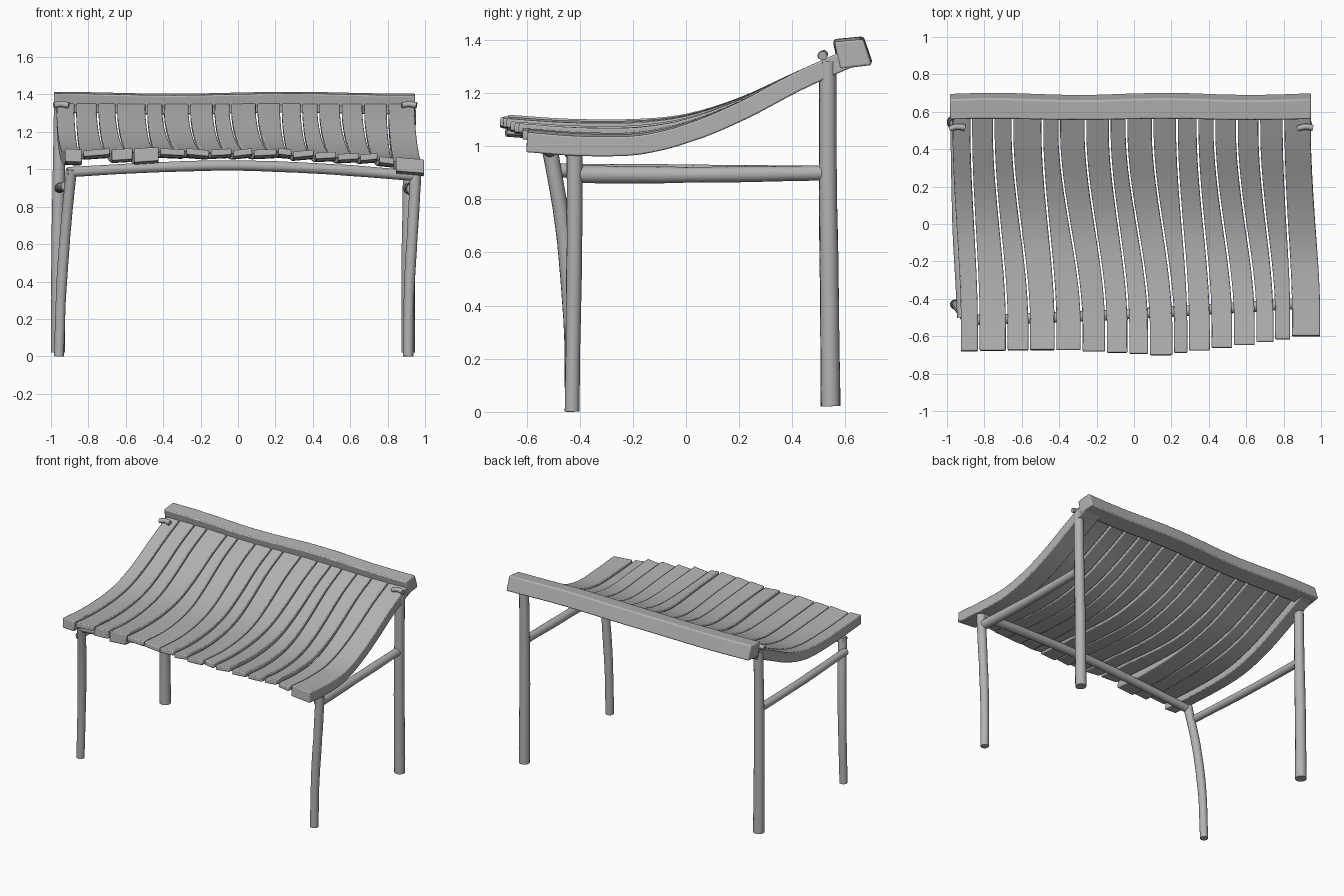
import bpy, bmesh, math, random
from mathutils import Vector

random.seed(4)
cube = bpy.data.objects.get("Cube")
if cube:
    bpy.data.objects.remove(cube)

wood = bpy.data.materials.new("weathered_grey")
wood.use_nodes = True
GREY = (0.45, 0.45, 0.45, 1)
wood.diffuse_color = GREY
wood.node_tree.nodes["Principled BSDF"].inputs["Base Color"].default_value = GREY


def spline(points, steps=5):
    """Smooth path through a few points."""
    p = [Vector(q) for q in points]
    p = [2 * p[0] - p[1]] + p + [2 * p[-1] - p[-2]]
    path = []
    for a, b, c, d in zip(p, p[1:], p[2:], p[3:]):
        for i in range(steps):
            t = i / steps
            path.append(0.5 * (2 * b + (c - a) * t + (2 * a - 5 * b + 4 * c - d) * t * t
                               + (3 * b - a - 3 * c + d) * t ** 3))
    return path + [p[-2]]


def sample(points, x):
    """Straight-line lookup in a list of pairs."""
    for (xa, ya), (xb, yb) in zip(points, points[1:]):
        if x <= xb:
            return ya + (yb - ya) * max(0, (x - xa) / (xb - xa))
    return points[-1][1]


def loft(name, rings, bevel=0.0):
    bm = bmesh.new()
    loops = [[bm.verts.new(v) for v in ring] for ring in rings]
    n = len(loops[0])
    for a, b in zip(loops, loops[1:]):
        for i in range(n):
            j = (i + 1) % n
            bm.faces.new((a[i], a[j], b[j], b[i]))
    bm.faces.new(loops[0][::-1])
    bm.faces.new(loops[-1])
    bmesh.ops.recalc_face_normals(bm, faces=bm.faces)
    mesh = bpy.data.meshes.new(name)
    bm.to_mesh(mesh)
    bm.free()
    mesh.materials.append(wood)
    obj = bpy.data.objects.new(name, mesh)
    bpy.context.collection.objects.link(obj)
    if bevel:
        mod = obj.modifiers.new("worn_edges", "BEVEL")
        mod.width, mod.segments, mod.limit_method = bevel, 2, "ANGLE"
        mod.angle_limit = math.radians(50)
    bpy.ops.object.select_all(action="DESELECT")
    obj.select_set(True)
    bpy.context.view_layer.objects.active = obj
    bpy.ops.object.shade_smooth_by_angle(angle=math.radians(40))
    return obj


def pole(name, points, r0, r1, sides=14):
    """Round branch along a smooth path, slightly uneven in thickness."""
    path = spline(points)
    rings = []
    for i, p in enumerate(path):
        along = (path[min(i + 1, len(path) - 1)] - path[max(i - 1, 0)]).normalized()
        side = along.cross(Vector((0.3, 1, 0.2)) if abs(along.y) < 0.7 else Vector((1, 0, 0))).normalized()
        up = along.cross(side)
        r = (r0 + (r1 - r0) * i / (len(path) - 1)) * random.uniform(0.97, 1.03)
        rings.append([p + r * (side * math.cos(k * math.tau / sides) + up * math.sin(k * math.tau / sides))
                      for k in range(sides)])
    loft(name, rings)


# Legs
pole("front_leg_right", [(-.957, -.43, 0), (-.945, -.435, .35), (-.92, -.465, .7), (-.89, -.515, 1)], .027, .03)
pole("front_leg_left", [(.91, -.43, 0), (.915, -.425, .35), (.935, -.42, .7), (.95, -.42, .97)], .027, .031)
for side, x in (("right", -.963), ("left", .91)):
    pole("back_leg_" + side, [(x, .545, .02), (x, .54, .5), (x + .004, .535, .9), (x + .01, .535, 1.32)], .037, .032)

# Side rails between the legs
pole("side_rail_right", [(-.92, -.5, .91), (-.945, 0, .905), (-.955, .52, .9)], .026, .028)
pole("side_rail_left", [(.935, -.42, .895), (.92, 0, .893), (.91, .52, .9)], .033, .028)

# Bowed bar under the front of the seat
pole("front_bar", [(-.91, -.515, .985), (-.45, -.5, 1.01), (0, -.48, 1.02), (.5, -.45, 1.0), (.95, -.42, .965)], .027, .03)

# Squared beam along the back
section = [(.558, 1.4), (.665, 1.41), (.698, 1.312), (.578, 1.297)]
beam = []
for i in range(13):
    x = -.985 + i * .161
    w = .006 * math.sin(i * 1.1)
    beam.append([(x, y + w * (1 if y > .6 else .6), z + .005 * math.cos(i * .8)) for y, z in section])
loft("back_beam", beam, .008)

# Curved slats of the seat, laid side by side
back_edges = [-.975, -.87, -.75, -.65, -.49, -.40, -.26, -.13, -.04, .10, .23, .34, .43, .55, .67, .80, .95]
front_edges = [-.93, -.83, -.68, -.56, -.42, -.28, -.15, -.03, .08, .21, .29, .41, .53, .65, .75, .84, 1.0]
front_reach = [(-1, -.68), (-.4, -.67), (.15, -.7), (.6, -.645), (1, -.585)]
front_drop = [(-1, .005), (-.7, 0), (.2, -.002), (.6, -.022), (.85, -.045), (1, -.06)]
profile = [(0, -.68, 1.11), (0, -.45, 1.095), (0, -.2, 1.095), (0, 0, 1.118),
           (0, .2, 1.182), (0, .4, 1.275), (0, .58, 1.355)]
thick_front = {0: .07, 2: .06, 3: .075, 15: .075}
last = len(back_edges) - 2
for s in range(last + 1):
    end = s in (0, last)
    mid = (front_edges[s] + front_edges[s + 1]) / 2
    reach, drop = sample(front_reach, mid), sample(front_drop, mid)
    jitter, tilt = random.uniform(-.006, .006), random.uniform(-.006, .006)
    points = profile + ([(0, .635, 1.375)] if end else [])
    path = spline(points, 4)
    rings = []
    for i, p in enumerate(path):
        along = (path[min(i + 1, len(path) - 1)] - path[max(i - 1, 0)]).normalized()
        down = Vector((0, along.z, -along.y))
        t = min(1, max(0, (.5 - p.y) / 1.05))
        ease = t * t * (3 - 2 * t)
        y = p.y * reach / -.68 if p.y < 0 else p.y
        z = p.z + (drop + jitter) * min(1, ease * 1.3)
        base = .07 if end else .034
        thick = base + (thick_front.get(s, base) - base) * max(0, ease * 2 - 1)
        left = back_edges[s] + (front_edges[s] - back_edges[s]) * ease + .005
        right = back_edges[s + 1] + (front_edges[s + 1] - back_edges[s + 1]) * ease - .005
        a, b = Vector((left, y, z + tilt * ease)), Vector((right, y, z - tilt * ease))
        rings.append([a, b, b + down * thick, a + down * thick])
    loft("seat_slat_%d" % (s + 1), rings, .006)

# Small pegs holding the end slats to the back legs
for side, x in (("right", -.945), ("left", .915)):
    pole("peg_" + side, [(x - .04, .51, 1.342), (x, .52, 1.348), (x + .04, .515, 1.342)], .015, .017, 10)
